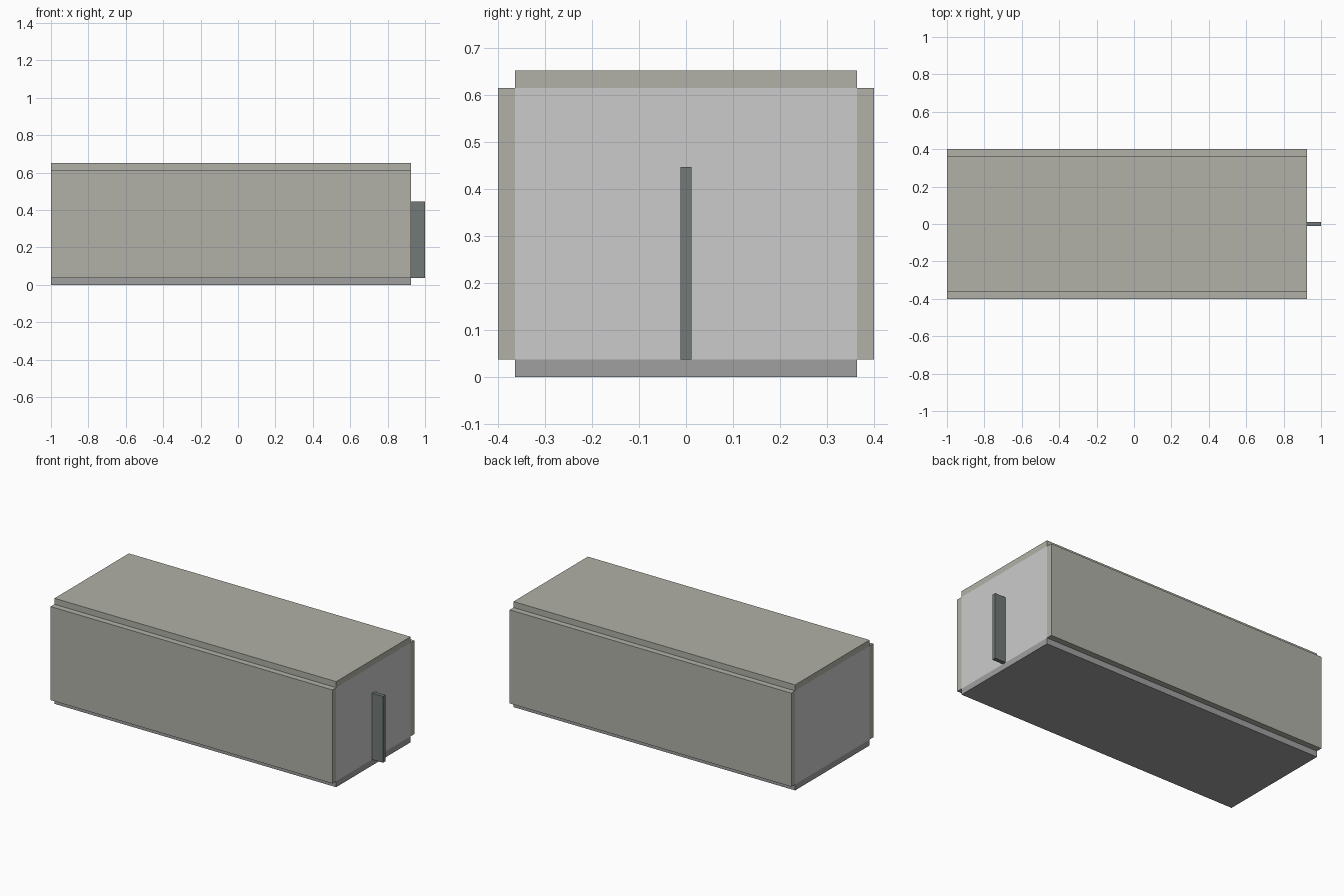
import bpy

if "Cube" in bpy.data.objects:
    bpy.data.objects.remove(bpy.data.objects["Cube"])

X0, X1 = -1.0, 0.925      # body length
W, H, T = 0.40, 0.652, 0.037   # half width, height, panel thickness


def material(name, rgb):
    mat = bpy.data.materials.new(name)
    mat.diffuse_color = (*rgb, 1)
    mat.use_nodes = True
    mat.node_tree.nodes["Principled BSDF"].inputs["Base Color"].default_value = mat.diffuse_color
    return mat


def box(name, x, y, z, mat=None):
    """Box from (min, max) ranges on each axis."""
    bpy.ops.mesh.primitive_cube_add(
        size=1, location=[(a + b) / 2 for a, b in (x, y, z)])
    ob = bpy.context.object
    ob.name = name
    ob.scale = [b - a for a, b in (x, y, z)]
    bpy.ops.object.transform_apply(location=False, rotation=False, scale=True)
    if mat:
        ob.data.materials.append(mat)
    return ob


wall_mat = material("warm_grey", (0.44, 0.44, 0.39))
floor_mat = material("mid_grey", (0.35, 0.35, 0.35))
fin_mat = material("dark_grey", (0.17, 0.195, 0.185))

inner = W - T

# Floor and roof slabs
box("floor", (X0, X1), (-inner, inner), (0, T), floor_mat)
box("roof", (X0, X1), (-inner, inner), (H - T, H), wall_mat)

# Side walls, set outside the slabs
for side, name in ((-1, "front_wall"), (1, "back_wall")):
    y = sorted((side * inner, side * W))
    box(name, (X0, X1), y, (T, H - T), wall_mat)

# End plates closing the tube
for x, name in ((X0, "left_end"), (X1 - T, "right_end")):
    box(name, (x, x + T), (-inner, inner), (T, H - T))

# Upright fin on the right end
box("end_fin", (X1, 1.0), (-0.012, 0.012), (T, 0.447), fin_mat)
